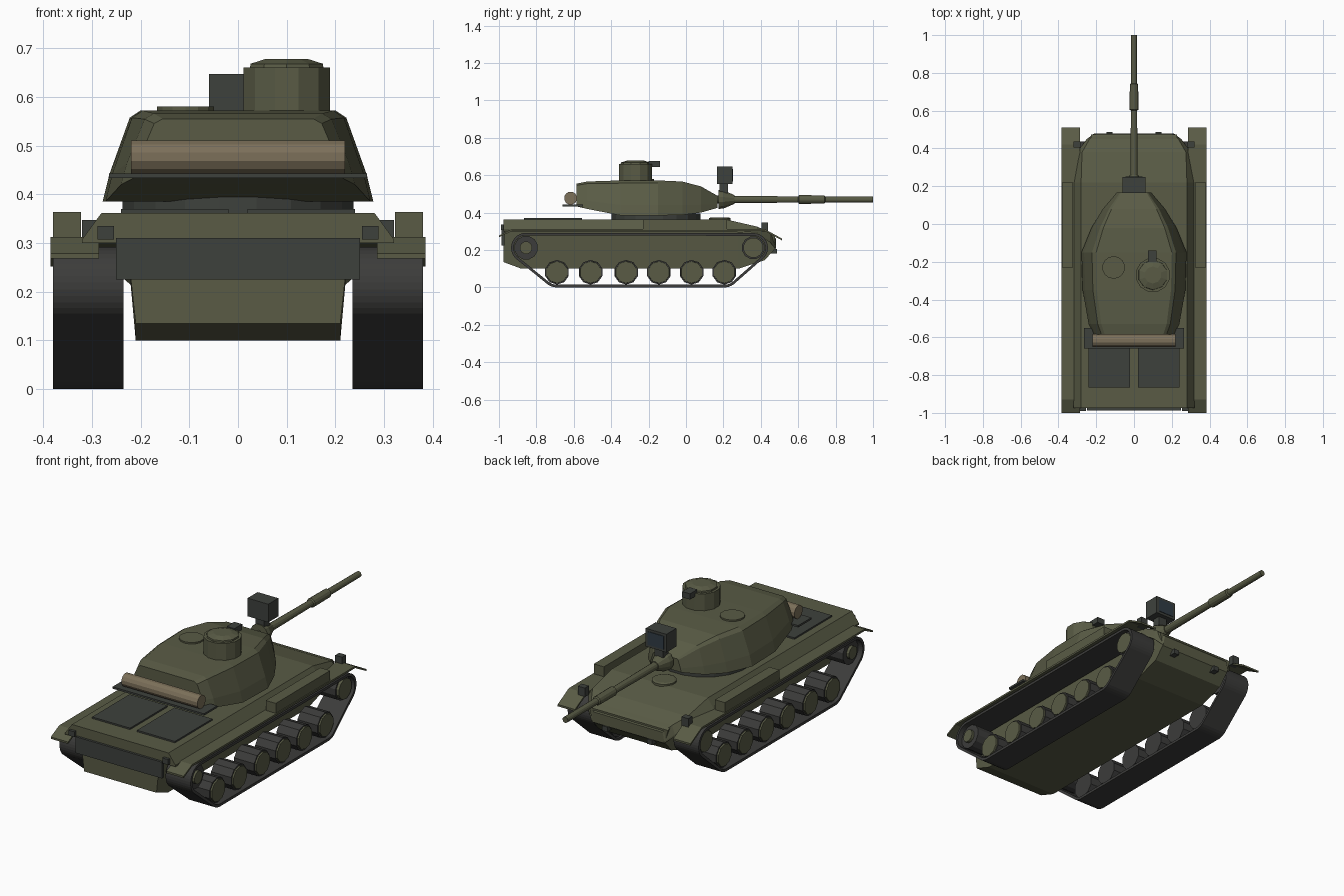
import bpy, bmesh
from math import sin, cos, pi

if "Cube" in bpy.data.objects:
    bpy.data.objects.remove(bpy.data.objects["Cube"])


def mat(name, r, g, b):
    m = bpy.data.materials.new(name)
    m.diffuse_color = (r, g, b, 1)
    m.use_nodes = True
    m.node_tree.nodes["Principled BSDF"].inputs["Base Color"].default_value = m.diffuse_color
    return m


GREEN = mat("olive", 0.10, 0.105, 0.06)
DARK = mat("dark_grey", 0.048, 0.053, 0.046)
RUBBER = mat("rubber", 0.045, 0.045, 0.043)
CANVAS = mat("canvas", 0.20, 0.16, 0.10)
GLASS = mat("glass", 0.03, 0.045, 0.06)


def finish(name, bm, m):
    bmesh.ops.recalc_face_normals(bm, faces=bm.faces[:])
    me = bpy.data.meshes.new(name)
    bm.to_mesh(me)
    bm.free()
    me.materials.append(m)
    ob = bpy.data.objects.new(name, me)
    bpy.context.collection.objects.link(ob)
    return ob


def loft(name, loops, m, closed=False):
    """Skin equal-length closed loops; cap the ends, or join last to first."""
    bm = bmesh.new()
    rings = [[bm.verts.new(p) for p in lp] for lp in loops]
    n = len(rings[0])
    for a, b in zip(rings, rings[1:] + (rings[:1] if closed else [])):
        for i in range(n):
            j = (i + 1) % n
            bm.faces.new((a[i], a[j], b[j], b[i]))
    if not closed:
        bm.faces.new(rings[0])
        bm.faces.new(rings[-1])
    return finish(name, bm, m)


def box(name, x, y, z, m):
    return loft(name, [[(x[0], y[0], k), (x[1], y[0], k), (x[1], y[1], k), (x[0], y[1], k)] for k in z], m)


def lathe(name, axis, c, prof, m, n=12):
    """Round part: prof holds (position along axis, radius); c is the centre in the other two axes."""
    loops = []
    for t, r in prof:
        lp = []
        for i in range(n):
            a = 2 * pi * (i + 0.5) / n
            p = [c[0] + r * cos(a), c[1] + r * sin(a)]
            p.insert("xyz".index(axis), t)
            lp.append(p)
        loops.append(lp)
    return loft(name, loops, m)


def mirrored(half, y):
    return [(x, y, z) for x, z in half] + [(-x, y, z) for x, z in reversed(half)]


def strip(name, path, x0, x1, t, m):
    """Bent plate following a y-z path."""
    return loft(name, [[(x0, y, z), (x1, y, z), (x1, y, z - t), (x0, y, z - t)] for y, z in path], m)


# Hull: lower tub and wider upper deck
tub = [(-0.975, 0.135, 0.30), (-0.88, 0.10, 0.30), (0.28, 0.10, 0.30),
       (0.42, 0.145, 0.30), (0.475, 0.205, 0.275)]
loft("lower_hull", [mirrored([(0.21, b), (0.228, t)], y) for y, b, t in tub], GREEN)
deck = [(-0.975, 0.28, 0.362, 0.32, 0.30), (0.22, 0.28, 0.362, 0.32, 0.30),
        (0.38, 0.275, 0.325, 0.30, 0.285), (0.45, 0.235, 0.295, 0.25, 0.24),
        (0.48, 0.20, 0.26, 0.21, 0.205)]
loft("upper_hull", [mirrored([(wb, zb), (wb, (zb + 0.315) / 2 if y < 0.3 else zb + 0.01), (wt, zt)], y)
                    for y, wt, zt, wb, zb in deck], GREEN)
box("rear_plate", (-0.25, 0.25), (-0.987, -0.97), (0.225, 0.31), DARK)
lathe("driver_hatch", "z", (0, 0.18), [(0.355, 0.06), (0.37, 0.06), (0.374, 0.05)], GREEN)

# Turret and its ring
lathe("turret_ring", "z", (0, -0.16), [(0.35, 0.24), (0.395, 0.24)], DARK, 20)
turret = [(-0.585, 0.433, 0.555, 0.215), (-0.53, 0.42, 0.566, 0.24), (-0.35, 0.385, 0.572, 0.272),
          (-0.15, 0.385, 0.572, 0.278), (-0.02, 0.387, 0.566, 0.225),
          (0.08, 0.40, 0.54, 0.165), (0.168, 0.425, 0.49, 0.09)]
loft("turret", [mirrored([(w, b), (w * 0.95, b + 0.3 * (t - b)), (w * 0.8, b + 0.92 * (t - b)), (w * 0.72, t)], y)
                for y, b, t, w in turret], GREEN)

# Cupola, sight and loader hatch
lathe("cupola", "z", (0.1, -0.27), [(0.56, 0.092), (0.66, 0.092)], GREEN, 12)
lathe("cupola_lid", "z", (0.1, -0.27), [(0.655, 0.08), (0.668, 0.078), (0.678, 0.045)], GREEN, 10)
box("cupola_sight", (0.075, 0.12), (-0.2, -0.14), (0.645, 0.675), DARK)
lathe("loader_hatch", "z", (-0.108, -0.23), [(0.56, 0.06), (0.58, 0.06)], GREEN, 14)

# Gun
lathe("mantlet", "y", (0, 0.47), [(0.175, 0.052), (0.2, 0.05), (0.26, 0.024)], GREEN)
lathe("gun_barrel", "y", (0, 0.47), [(0.15, 0.021), (0.6, 0.017), (0.605, 0.024), (0.74, 0.023),
                                    (0.745, 0.0165), (1.0, 0.0155)], GREEN)

# Searchlight above the gun
box("searchlight_stem", (-0.025, 0.025), (0.18, 0.225), (0.505, 0.56), DARK)
box("searchlight", (-0.06, 0.06), (0.165, 0.248), (0.552, 0.647), DARK)
box("searchlight_lens", (-0.046, 0.046), (0.24, 0.251), (0.565, 0.634), GLASS)

# Rear stowage
box("stowage_shelf", (-0.265, 0.265), (-0.66, -0.55), (0.433, 0.443), DARK)
lathe("canvas_roll", "x", (-0.617, 0.477), [(-0.22, 0.035), (0.22, 0.035)], CANVAS)

# Belt outline: support points of the end wheels
WHEEL_Y = [-0.69, -0.51, -0.32, -0.145, 0.03, 0.205]
CIRCLES = [(-0.855, 0.212, 0.08), (0.36, 0.212, 0.078), (-0.69, 0.085, 0.085), (0.205, 0.085, 0.085)]


def support(a, inset):
    c = max(CIRCLES, key=lambda k: k[0] * cos(a) + k[1] * sin(a) + k[2])
    r = c[2] - inset
    return c[0] + r * cos(a), c[1] + r * sin(a)


for side, s in (("left", -1), ("right", 1)):
    def sx(a, b):
        return (s * a, s * b)

    # Track belt
    loops = []
    for i in range(36):
        a = 2 * pi * (i + 0.5) / 36
        o, n = support(a, 0), support(a, 0.014)
        loops.append([(s * 0.235, *o), (s * 0.38, *o), (s * 0.38, *n), (s * 0.235, *n)])
    loft(side + "_track", loops, RUBBER, True)

    # Road wheels, idler and sprocket
    for i, y in enumerate(WHEEL_Y):
        lathe(f"{side}_road_wheel_{i}", "x", (y, 0.081), [(s * 0.245, 0.066), (s * 0.362, 0.066)], RUBBER, 10)
        lathe(f"{side}_wheel_disc_{i}", "x", (y, 0.081), [(s * 0.355, 0.06), (s * 0.37, 0.058)], GREEN, 10)
    for nm, (y, z, r), hub in (("idler", CIRCLES[0], 0.034), ("sprocket", CIRCLES[1], 0.054)):
        lathe(f"{side}_{nm}", "x", (y, z), [(s * 0.245, r - 0.016), (s * 0.355, r - 0.016)], RUBBER)
        lathe(f"{side}_{nm}_hub", "x", (y, z), [(s * 0.35, hub), (s * 0.37, hub)], GREEN)

    # Fender with drooping flaps, and stowage box on top
    strip(side + "_fender", [(-1.0, 0.278), (-0.93, 0.312), (0.42, 0.312), (0.512, 0.262)],
          s * 0.285, s * 0.385, 0.01, GREEN)
    box(side + "_fender_box", sx(0.322, 0.38), (-0.23, 0.22), (0.305, 0.364), GREEN)

    # Lights, tow hooks and engine grilles
    box(side + "_headlight", sx(0.28, 0.32), (0.405, 0.438), (0.30, 0.347), DARK)
    box(side + "_tail_light", sx(0.255, 0.288), (-0.99, -0.965), (0.307, 0.335), DARK)
    box(side + "_tow_hook", sx(0.115, 0.145), (0.44, 0.487), (0.18, 0.205), DARK)
    box(side + "_engine_grille", sx(0.02, 0.24), (-0.865, -0.555), (0.355, 0.37), DARK)
